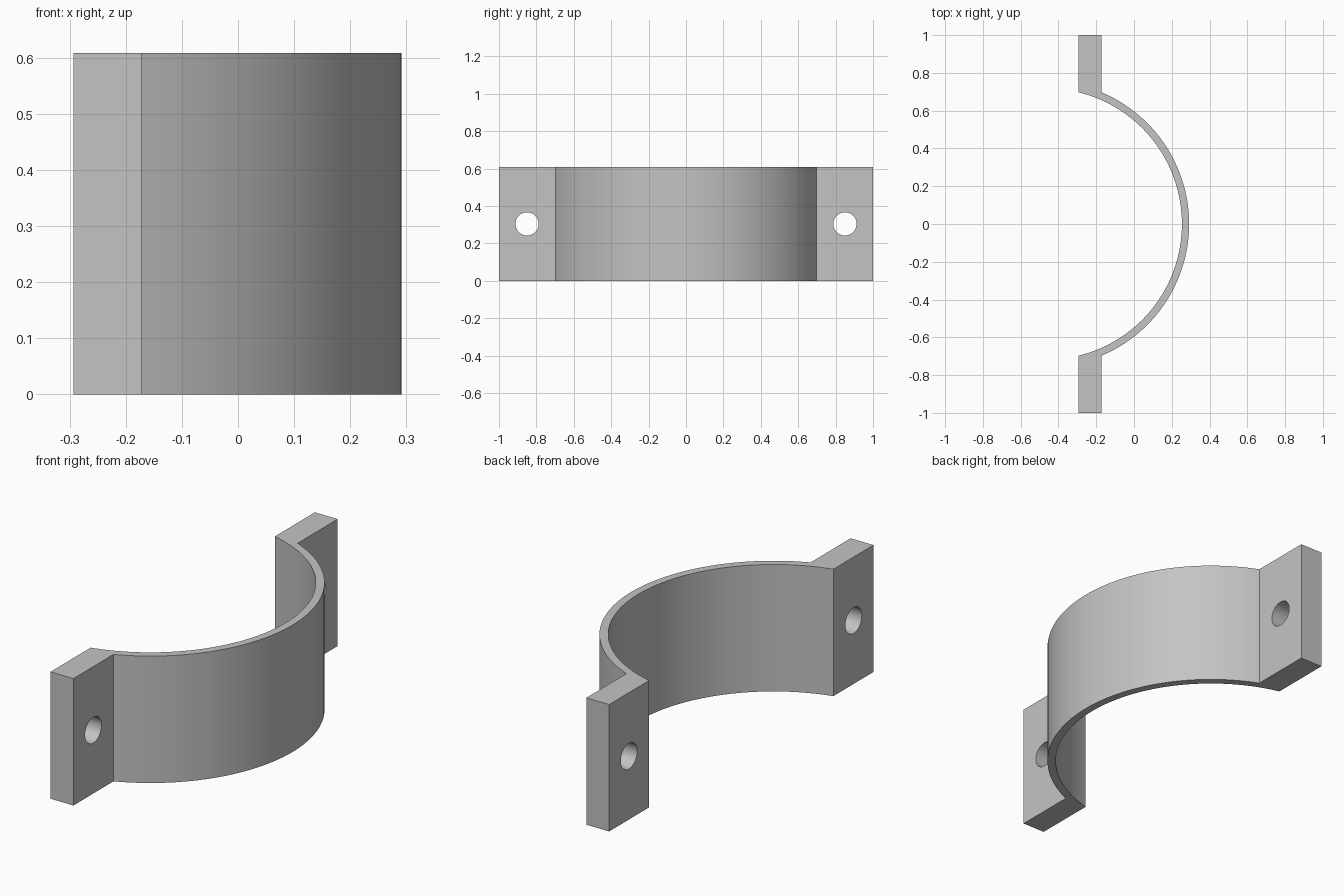
import bpy
import bmesh
from math import atan2, cos, sin, radians, hypot
from mathutils import Matrix

cube = bpy.data.objects.get("Cube")
if cube:
    bpy.data.objects.remove(cube, do_unlink=True)

HEIGHT = 0.608
BACK_X, FRONT_X = -0.293, -0.172    # flange faces
ROOT_Y = 0.697                      # where the flanges meet the band
CENTRE_X = -0.464                   # centre of the band's arc
HOLE_Y, HOLE_RADIUS = 0.85, 0.062
SEGMENTS = 72

grey = bpy.data.materials.new("plain grey")
grey.use_nodes = True
colour = (0.55, 0.55, 0.55, 1)
grey.diffuse_color = colour
grey.node_tree.nodes["Principled BSDF"].inputs["Base Color"].default_value = colour


def make_object(name, bm):
    bmesh.ops.recalc_face_normals(bm, faces=bm.faces)
    mesh = bpy.data.meshes.new(name)
    bm.to_mesh(mesh)
    bm.free()
    mesh.materials.append(grey)
    obj = bpy.data.objects.new(name, mesh)
    bpy.context.collection.objects.link(obj)
    return obj


def arc(end_x):
    """Arc about the band centre, running between both flange roots."""
    radius = hypot(end_x - CENTRE_X, ROOT_Y)
    end = atan2(ROOT_Y, end_x - CENTRE_X)
    angles = [end * (2 * i / SEGMENTS - 1) for i in range(SEGMENTS + 1)]
    return [(CENTRE_X + radius * cos(a), radius * sin(a)) for a in angles]


# Half-round band with a straight flange at each end, extruded upward
inner = [(BACK_X, -1)] + arc(BACK_X) + [(BACK_X, 1)]
outer = [(FRONT_X, -1)] + arc(FRONT_X) + [(FRONT_X, 1)]
bm = bmesh.new()
pairs = [[bm.verts.new((x, y, 0)) for x, y in pair] for pair in zip(inner, outer)]
for (a, b), (c, d) in zip(pairs, pairs[1:]):
    bm.faces.new((a, b, d, c))
top = bmesh.ops.extrude_face_region(bm, geom=bm.faces[:])["geom"]
bmesh.ops.translate(bm, vec=(0, 0, HEIGHT),
                    verts=[v for v in top if isinstance(v, bmesh.types.BMVert)])
clamp = make_object("half_clamp", bm)

# Bolt holes through the flanges
bm = bmesh.new()
for side in (-1, 1):
    place = (Matrix.Translation(((BACK_X + FRONT_X) / 2, side * HOLE_Y, HEIGHT / 2))
             @ Matrix.Rotation(radians(90), 4, "Y"))
    bmesh.ops.create_cone(bm, cap_ends=True, segments=48, radius1=HOLE_RADIUS,
                          radius2=HOLE_RADIUS, depth=0.3, matrix=place)
cutter = make_object("bolt_hole_cutter", bm)
cut = clamp.modifiers.new("bolt_holes", "BOOLEAN")
cut.operation = "DIFFERENCE"
cut.solver = "EXACT"
cut.object = cutter

# Apply the cut and smooth the curved walls
bpy.ops.object.select_all(action="DESELECT")
clamp.select_set(True)
bpy.context.view_layer.objects.active = clamp
bpy.ops.object.modifier_apply(modifier=cut.name)
bpy.data.objects.remove(cutter, do_unlink=True)
bpy.ops.object.shade_smooth_by_angle(angle=radians(30))
